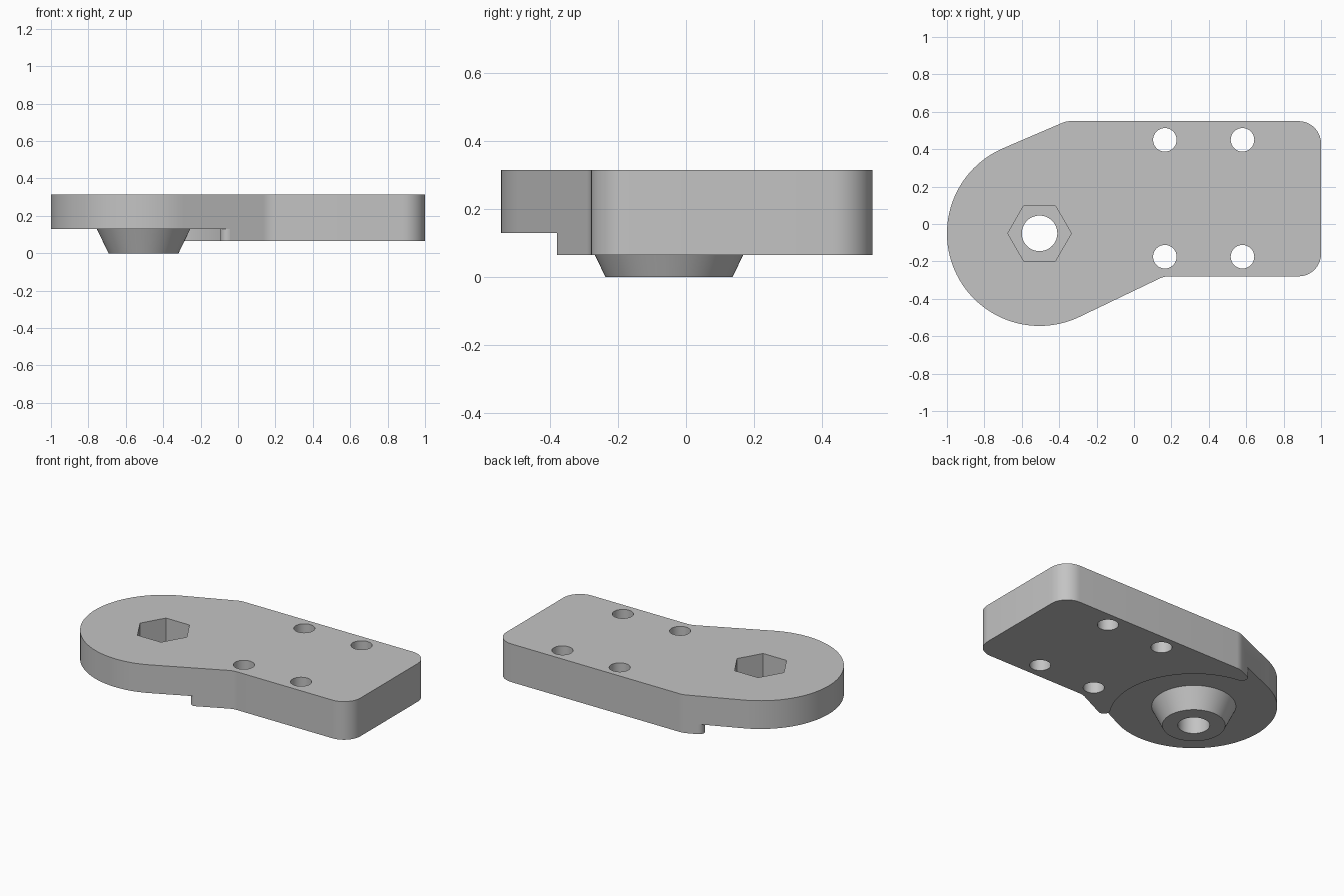
import bpy
import bmesh
from math import cos, sin, pi, sqrt, atan2
from mathutils import Vector

if "Cube" in bpy.data.objects:
    bpy.data.objects.remove(bpy.data.objects["Cube"])

PIVOT = Vector((-0.505, -0.05))
R_END = 0.495                 # rounded end of the plate
R_RECESS = 0.5                # relief under the rounded end
R_CORNER = 0.036              # rounding where the relief meets the sides
Z_LOW, Z_STEP, Z_TOP = 0.065, 0.13, 0.315

grey = bpy.data.materials.new("plain grey")
grey.use_nodes = True
colour = (0.55, 0.55, 0.55, 1)
grey.diffuse_color = colour
grey.node_tree.nodes["Principled BSDF"].inputs["Base Color"].default_value = colour


def arc(centre, radius, start, end, steps):
    return [centre + radius * Vector((cos(a), sin(a)))
            for a in (start + (end - start) * i / steps for i in range(steps + 1))]


def circle(centre, radius, sides):
    return arc(Vector(centre), radius, 0, 2 * pi, sides)[:-1]


def fillet(before, corner, after, radius, steps=10):
    """Points of a round replacing one corner of an outline."""
    u, v = (before - corner).normalized(), (after - corner).normalized()
    half = u.angle(v) / 2
    centre = corner + (u + v).normalized() * radius / sin(half)
    reach = radius * cos(half) / sin(half)
    p, q = corner + u * reach - centre, corner + v * reach - centre
    start = atan2(p.y, p.x)
    turn = (atan2(q.y, q.x) - start + pi) % (2 * pi) - pi
    return arc(centre, radius, start, start + turn, steps)


def loft(name, sections):
    """Closed solid through (height, outline) sections, bottom to top."""
    bm = bmesh.new()
    rings = [[bm.verts.new((p.x, p.y, z)) for p in outline] for z, outline in sections]
    n = len(rings[0])
    bm.faces.new(rings[0])
    bm.faces.new(rings[-1])
    for low, high in zip(rings, rings[1:]):
        for i in range(n):
            j = (i + 1) % n
            bm.faces.new((low[i], low[j], high[j], high[i]))
    bmesh.ops.recalc_face_normals(bm, faces=bm.faces)
    mesh = bpy.data.meshes.new(name)
    bm.to_mesh(mesh)
    bm.free()
    mesh.materials.append(grey)
    obj = bpy.data.objects.new(name, mesh)
    bpy.context.collection.objects.link(obj)
    return obj


def combine(target, tool, operation):
    mod = target.modifiers.new(operation, "BOOLEAN")
    mod.operation, mod.solver, mod.object = operation, "EXACT", tool
    bpy.context.view_layer.objects.active = target
    bpy.ops.object.modifier_apply(modifier=mod.name)
    bpy.data.objects.remove(tool)


# Plate outline: round end, two tangent flanks, rectangular mounting end
front_normal = Vector((0.432, -0.902)).normalized()
back_normal = Vector((-0.394, 0.919)).normalized()
front_dir = Vector((-front_normal.y, front_normal.x))
back_dir = Vector((back_normal.y, -back_normal.x))
front_tan = PIVOT + front_normal * R_END
back_tan = PIVOT + back_normal * R_END
Y_FRONT, Y_BACK = -0.28, 0.55
corners = [front_tan,
           front_tan + front_dir * (Y_FRONT - front_tan.y) / front_dir.y,
           Vector((1, Y_FRONT)), Vector((1, Y_BACK)),
           back_tan + back_dir * (Y_BACK - back_tan.y) / back_dir.y,
           back_tan]
outline = []
for before, corner, after in zip(corners, corners[1:], corners[2:]):
    outline += fillet(before, corner, after, 0.12)
a_back = atan2(back_normal.y, back_normal.x)
a_front = atan2(front_normal.y, front_normal.x) + 2 * pi
outline += arc(PIVOT, R_END, a_back, a_front, 72)
plate = loft("mounting_plate", [(Z_LOW, outline), (Z_TOP, outline)])


# Relief under the round end, meeting each flank with a small round
def relief_side(normal, direction):
    along = sqrt((R_RECESS + R_CORNER) ** 2 - (R_END - R_CORNER) ** 2)
    centre = PIVOT + normal * (R_END - R_CORNER) + direction * along
    inward = PIVOT - centre
    start = atan2(normal.y, normal.x)
    touch = atan2(inward.y, inward.x)
    turn = (touch - start + pi) % (2 * pi) - pi
    outer = centre + normal * 0.4
    return [outer] + arc(centre, R_CORNER, start, start + turn, 10), touch + pi


front_side, touch_front = relief_side(front_normal, front_dir)
back_side, touch_back = relief_side(back_normal, back_dir)
sweep = (touch_back - touch_front) % (2 * pi)
relief = front_side + arc(PIVOT, R_RECESS, touch_front, touch_front + sweep, 48)[1:-1]
relief += back_side[::-1] + [Vector((-1.3, 0.9)), Vector((-1.3, -0.9))]
combine(plate, loft("relief_cutter", [(-0.1, relief), (Z_STEP, relief)]), "DIFFERENCE")

# Tapered boss below the round end
boss = loft("tapered_boss", [(0, circle(PIVOT, 0.187, 64)),
                             (Z_STEP, circle(PIVOT, 0.25, 64)),
                             (0.16, circle(PIVOT, 0.25, 64))])
combine(plate, boss, "UNION")

# Pivot bore, hexagonal nut pocket and four mounting holes
bore = circle(PIVOT, 0.095, 48)
combine(plate, loft("bore_cutter", [(-0.1, bore), (0.5, bore)]), "DIFFERENCE")
pocket = circle(PIVOT, 0.17, 6)
combine(plate, loft("pocket_cutter", [(0.14, pocket), (0.5, pocket)]), "DIFFERENCE")
for x in (0.165, 0.58):
    for y in (-0.175, 0.45):
        hole = circle((x, y), 0.063, 32)
        combine(plate, loft("hole_cutter", [(-0.1, hole), (0.5, hole)]), "DIFFERENCE")

# Smooth round walls, crisp edges
bpy.ops.object.select_all(action="DESELECT")
plate.select_set(True)
bpy.context.view_layer.objects.active = plate
bpy.ops.object.shade_smooth_by_angle(angle=pi / 7)
